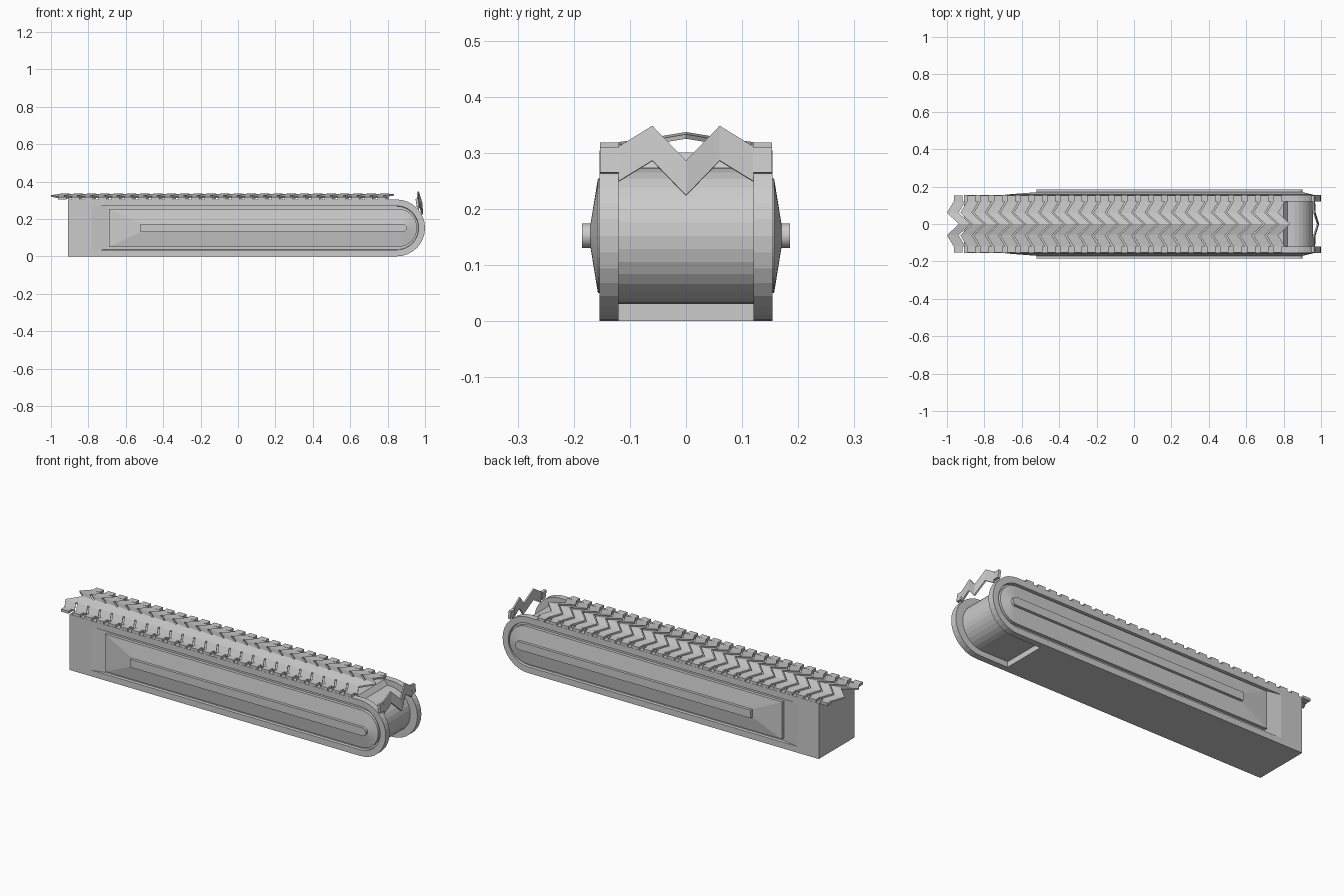
import bpy
import bmesh
from math import sin, cos, pi, radians
from mathutils import Matrix

cube = bpy.data.objects.get("Cube")
if cube:
    bpy.data.objects.remove(cube, do_unlink=True)

grey = bpy.data.materials.new("light_grey")
grey.use_nodes = True
colour = (0.6, 0.6, 0.6, 1)
grey.diffuse_color = colour
grey.node_tree.nodes["Principled BSDF"].inputs["Base Color"].default_value = colour

MID = 0.152  # height of the long axis


def add_object(name, bm):
    bmesh.ops.recalc_face_normals(bm, faces=bm.faces)
    mesh = bpy.data.meshes.new(name)
    bm.to_mesh(mesh)
    bm.free()
    mesh.materials.append(grey)
    obj = bpy.data.objects.new(name, mesh)
    bpy.context.collection.objects.link(obj)
    return obj


def arc(cx, radius, steps=16):
    """Half circle from bottom to top, bulging towards +x."""
    return [(cx + radius * cos(-pi / 2 + pi * i / steps),
             MID + radius * sin(-pi / 2 + pi * i / steps)) for i in range(steps + 1)]


def bullet(left, cx, radius):
    """Outline with a square left end and a round right end."""
    return [(left, MID - radius)] + arc(cx, radius) + [(left, MID + radius)]


def loft(bm, sections):
    """Join (outline, y) sections in order and cap both ends."""
    rings = [[bm.verts.new((x, y, z)) for x, z in outline] for outline, y in sections]
    for a, b in zip(rings, rings[1:]):
        for i in range(len(a)):
            j = (i + 1) % len(a)
            bm.faces.new((a[i], a[j], b[j], b[i]))
    bm.faces.new(rings[0])
    bm.faces.new(rings[-1])


# Side cheeks: rim, ramped recess, bevelled panel and raised ridge
for side, label in ((1, "back"), (-1, "front")):
    bm = bmesh.new()
    outer = bullet(-0.91, 0.848, MID)
    mouth = bullet(-0.78, 0.848, 0.118)
    floor = bullet(-0.695, 0.848, 0.116)
    panel = bullet(-0.69, 0.855, 0.102)
    ridge = bullet(-0.52, 0.88, 0.022)
    loft(bm, [(outer, side * 0.12), (outer, side * 0.154), (mouth, side * 0.154),
              (floor, side * 0.14), (panel, side * 0.14), (panel, side * 0.157),
              (ridge, side * 0.17), (ridge, side * 0.185)])
    add_object(label + "_side_cheek", bm)

# Core between the cheeks, ending in a smaller nose drum
bm = bmesh.new()
nose = arc(0.835, 0.122)
core = [(-0.91, 0), (0.68, 0), (0.68, 0.03)] + nose + [(0.82, 0.275), (0.80, 0.3), (-0.91, 0.3)]
loft(bm, [(core, -0.12), (core, 0.12)])
add_object("core_and_nose", bm)


def add_link(bm, matrix):
    """One zigzag tread plate with a small pad at either end."""
    start = len(bm.verts)
    rows = []
    for y, u, w in ((-0.12, 0.036, 0.012), (-0.06, 0, 0.02), (0, 0.064, 0.03),
                    (0.06, 0, 0.02), (0.12, 0.036, 0.012)):
        corners = ((u, w + 0.002), (u + 0.062, w - 0.002),
                   (u + 0.062, w - 0.01), (u, w - 0.006))
        rows.append([bm.verts.new((a, y, b)) for a, b in corners])
    for p, q in zip(rows, rows[1:]):
        for i in range(4):
            j = (i + 1) % 4
            bm.faces.new((p[i], p[j], q[j], q[i]))
    bm.faces.new(rows[0])
    bm.faces.new(rows[-1])
    for side in (-1, 1):
        size = Matrix.Diagonal((0.045, 0.034, 0.014, 1))
        bmesh.ops.create_cube(bm, size=1,
                              matrix=Matrix.Translation((0.06, side * 0.136, 0.006)) @ size)
    bm.verts.ensure_lookup_table()
    bmesh.ops.transform(bm, matrix=matrix, verts=bm.verts[start:])


# Row of tread links along the top
bm = bmesh.new()
for i in range(25):
    add_link(bm, Matrix.Translation((-1 + i * 0.0712, 0, 0.305)))
add_object("tread_links", bm)

# Last link hanging over the nose
bm = bmesh.new()
add_link(bm, Matrix.Translation((0.945, 0, 0.345)) @ Matrix.Rotation(radians(82), 4, "Y"))
add_object("hanging_link", bm)
